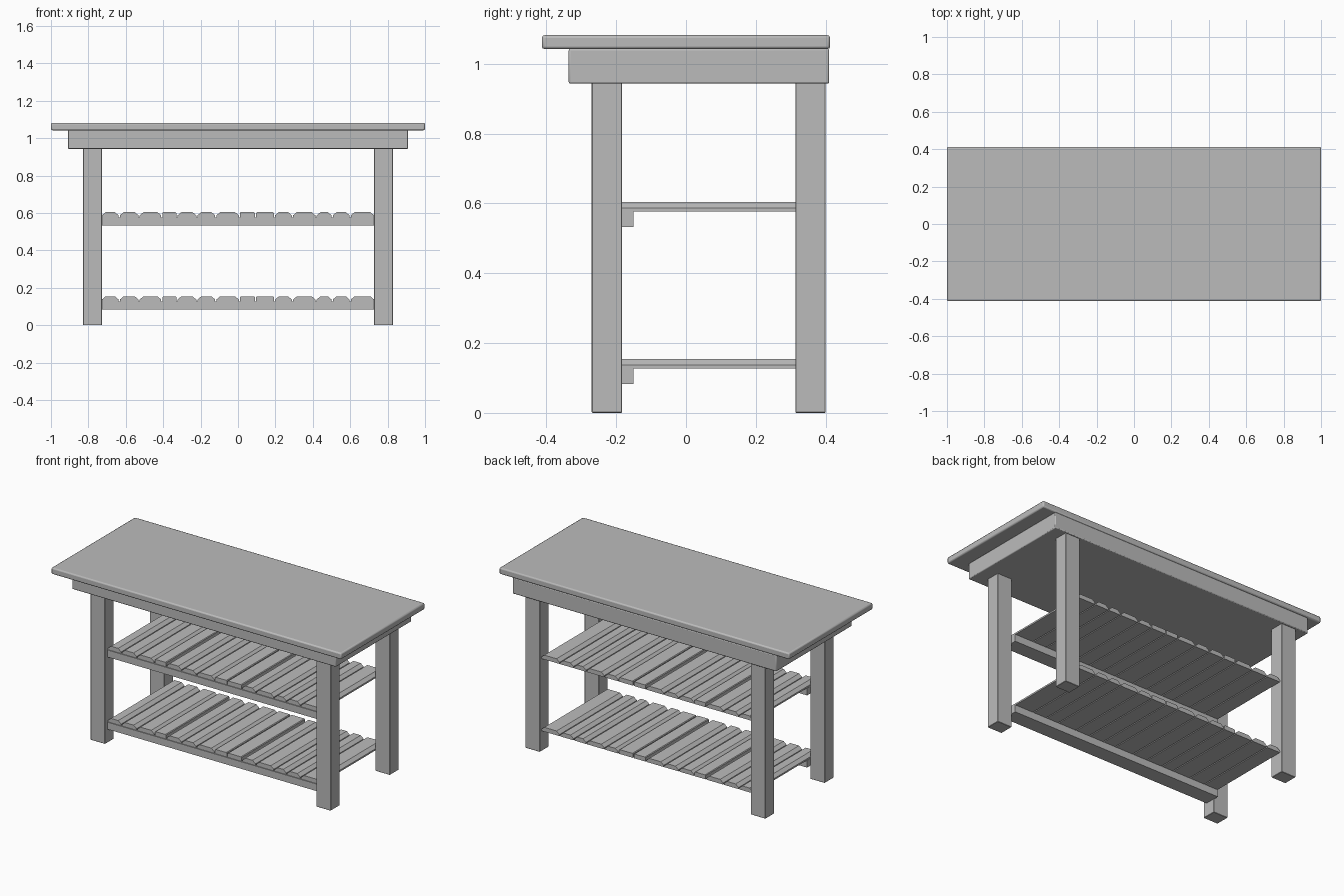
import bpy
import bmesh

cube = bpy.data.objects.get("Cube")
if cube:
    bpy.data.objects.remove(cube, do_unlink=True)

grey = bpy.data.materials.new("plain grey")
grey.use_nodes = True
grey.diffuse_color = (0.5, 0.5, 0.5, 1)
grey.node_tree.nodes["Principled BSDF"].inputs["Base Color"].default_value = (0.5, 0.5, 0.5, 1)


def finish(name, bm):
    bmesh.ops.recalc_face_normals(bm, faces=bm.faces)
    mesh = bpy.data.meshes.new(name)
    bm.to_mesh(mesh)
    bm.free()
    mesh.materials.append(grey)
    obj = bpy.data.objects.new(name, mesh)
    bpy.context.collection.objects.link(obj)
    return obj


def box(name, x, y, z, bevel=0.0, segments=2):
    """Box from (min, max) pairs, with optional rounded edges."""
    bm = bmesh.new()
    bmesh.ops.create_cube(bm, size=1)
    for v in bm.verts:
        v.co = [lo + (c + 0.5) * (hi - lo) for c, (lo, hi) in zip(v.co, (x, y, z))]
    obj = finish(name, bm)
    if bevel:
        mod = obj.modifiers.new("rounded edges", "BEVEL")
        mod.width = bevel
        mod.segments = segments
    return obj


def slat(name, x0, x1, z, chamfer):
    """Board running front to back with sloped upper edges."""
    top, side = z + 0.027, z + 0.027 - min(chamfer, 0.017)
    profile = [(x0, z), (x1, z), (x1, side), (x1 - chamfer, top),
               (x0 + chamfer, top), (x0, side)]
    bm = bmesh.new()
    face = bm.faces.new([bm.verts.new((x, -0.24, h)) for x, h in profile])
    ext = bmesh.ops.extrude_face_region(bm, geom=[face])
    for v in ext["geom"]:
        if isinstance(v, bmesh.types.BMVert):
            v.co.y = 0.385
    finish(name, bm)


# Worktop and the solid body under it, flush at the back
box("worktop", (-1, 1), (-0.413, 0.413), (1.042, 1.082), 0.008)
box("apron", (-0.91, 0.91), (-0.336, 0.41), (0.943, 1.043), 0.005)

# Four legs
for side, sx in (("left", 1), ("right", -1)):
    for end, y in (("front", (-0.27, -0.183)), ("back", (0.313, 0.4))):
        box(f"{end}_{side}_leg", sorted((sx * 0.728, sx * 0.828)), y, (0, 0.945), 0.002, 1)

# Two slatted shelves, each with a front rail; slat widths vary
widths = [0.09, 0.1, 0.115, 0.075, 0.1, 0.095, 0.12, 0.08, 0.095, 0.09, 0.12, 0.08, 0.09, 0.125]
square = {3, 7, 8}
gap = (1.456 - sum(widths)) / (len(widths) - 1)
for shelf, z in (("lower", 0.127), ("upper", 0.577)):
    box(f"{shelf}_shelf_rail", (-0.73, 0.73), (-0.245, -0.15), (z - 0.044, z))
    x = -0.728
    for i, w in enumerate(widths):
        slat(f"{shelf}_shelf_slat_{i + 1}", x, x + w, z, 0.004 if i in square else 0.02)
        x += w + gap

# Smooth the rounded edges, keep the rest crisp
bpy.ops.object.select_all(action="DESELECT")
for name in ("worktop", "apron"):
    obj = bpy.data.objects[name]
    obj.select_set(True)
    bpy.context.view_layer.objects.active = obj
bpy.ops.object.shade_smooth_by_angle()
